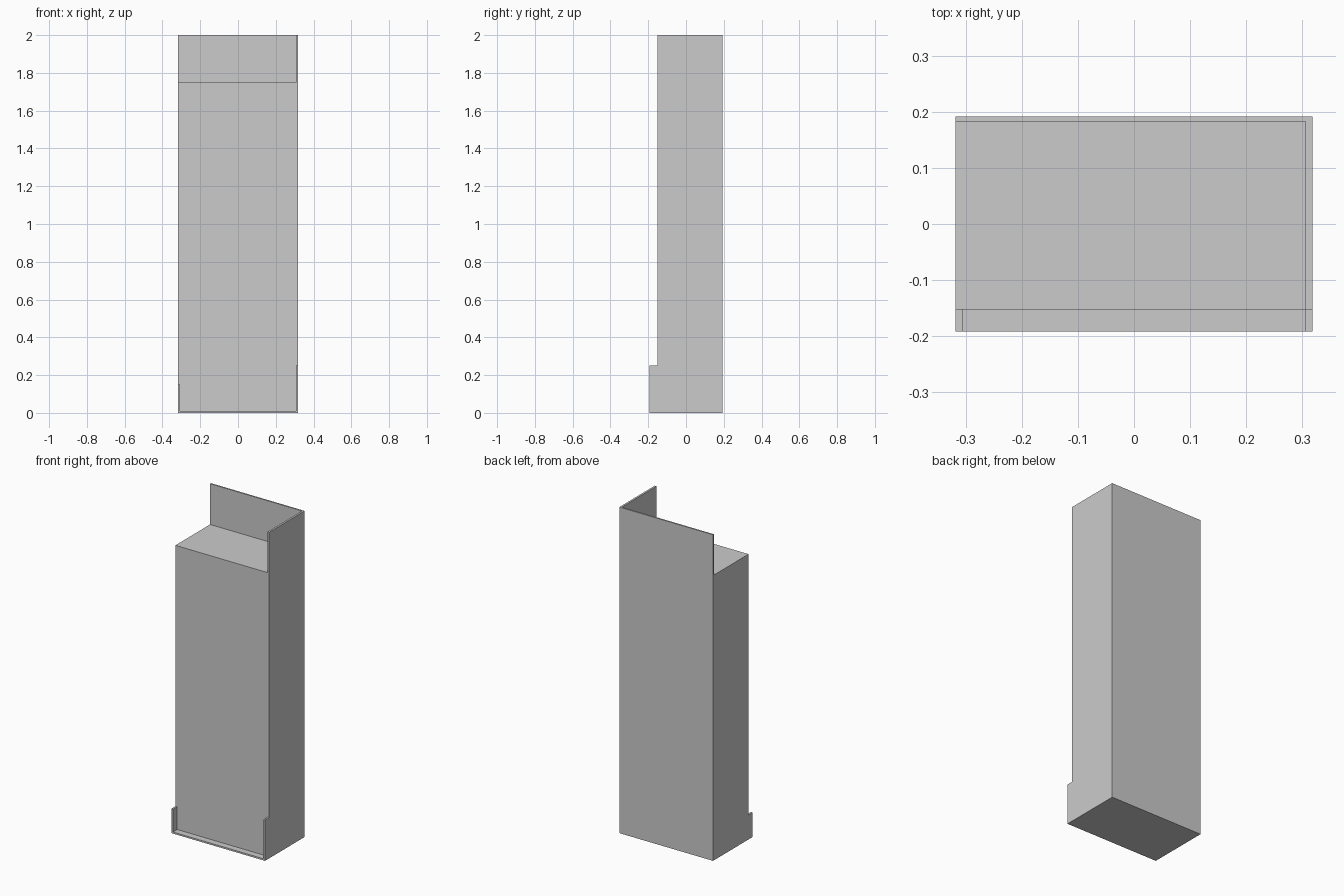
import bpy
import bmesh

if "Cube" in bpy.data.objects:
    bpy.data.objects.remove(bpy.data.objects["Cube"])

X, Y = 0.318, 0.192          # half width and half depth
FRONT = -0.152               # front plane of the main body
SIDE_T, BACK_T, FLOOR_T = 0.012, 0.009, 0.01


def add_object(name, bm):
    bmesh.ops.recalc_face_normals(bm, faces=bm.faces)
    mesh = bpy.data.meshes.new(name)
    bm.to_mesh(mesh)
    bm.free()
    obj = bpy.data.objects.new(name, mesh)
    bpy.context.collection.objects.link(obj)
    return obj


def side_profile(name, x0, x1, profile):
    """Extrude a (y, z) outline from x0 to x1."""
    bm = bmesh.new()
    face = bm.faces.new([bm.verts.new((x0, y, z)) for y, z in profile])
    new = bmesh.ops.extrude_face_region(bm, geom=[face])["geom"]
    verts = [v for v in new if isinstance(v, bmesh.types.BMVert)]
    bmesh.ops.translate(bm, verts=verts, vec=(x1 - x0, 0, 0))
    return add_object(name, bm)


def box(name, x0, x1, y0, y1, z0, z1):
    return side_profile(name, x0, x1, [(y0, z0), (y1, z0), (y1, z1), (y0, z1)])


# Floor plate projecting in front of the body
box("floor_plate", -X, X - SIDE_T, -Y, Y - BACK_T, 0, FLOOR_T)

# Main body
box("main_body", -X, X - SIDE_T, FRONT, Y - BACK_T, FLOOR_T, 1.75)

# Tall back panel
box("back_panel", -X, X, Y - BACK_T, Y, 0, 2)

# Tall right panel with a stepped foot at the front
side_profile("right_panel", X - SIDE_T, X, [
    (-Y, 0), (Y - BACK_T, 0), (Y - BACK_T, 2),
    (FRONT, 2), (FRONT, 0.25), (-Y, 0.25)])

# Short lip at the front left corner
box("left_lip", -X, -X + SIDE_T, -Y, FRONT, FLOOR_T, 0.15)
